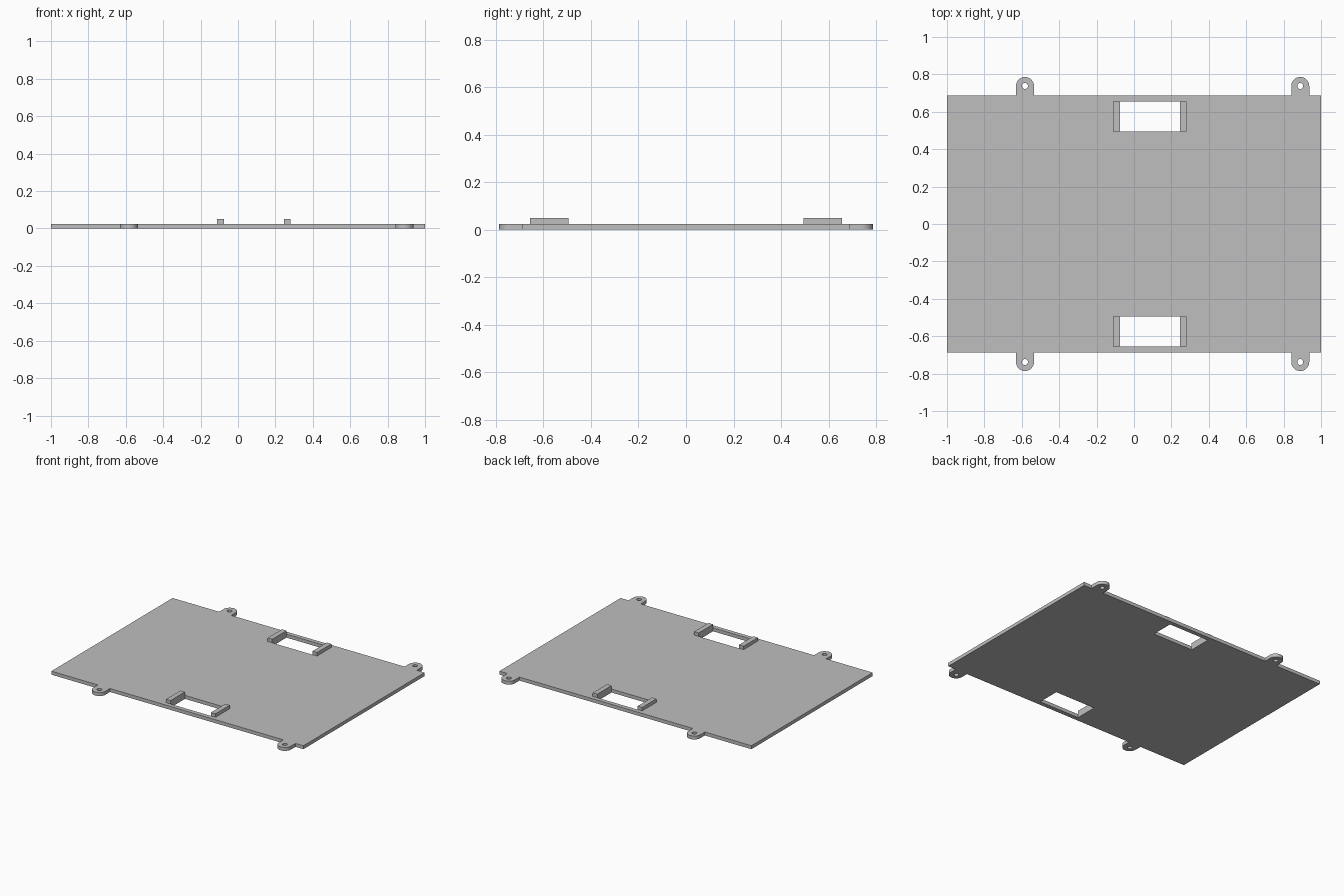
import bpy, bmesh
from math import sin, cos, pi

if "Cube" in bpy.data.objects:
    bpy.data.objects.remove(bpy.data.objects["Cube"], do_unlink=True)

THICK = 0.025
HALF_X, HALF_Y = 1.0, 0.687
EAR_X, EAR_Y, EAR_R, HOLE_R = (-0.583, 0.889), 0.738, 0.048, 0.016
WIN_X, WIN_Y = (-0.075, 0.245), (0.494, 0.656)
RAIL_W = 0.036

grey = bpy.data.materials.new("plain_grey")
grey.use_nodes = True
grey.diffuse_color = (0.52, 0.52, 0.52, 1)
grey.node_tree.nodes["Principled BSDF"].inputs["Base Color"].default_value = (0.52, 0.52, 0.52, 1)


def arc(cx, cy, r, start, end, steps):
    angles = [start + (end - start) * i / steps for i in range(steps + 1)]
    return [(cx + r * cos(a), cy + r * sin(a)) for a in angles]


def add_object(name, bm):
    mesh = bpy.data.meshes.new(name)
    bm.to_mesh(mesh)
    bm.free()
    mesh.materials.append(grey)
    obj = bpy.data.objects.new(name, mesh)
    bpy.context.collection.objects.link(obj)
    return obj


def add_loop(curve, points):
    spline = curve.splines.new("POLY")
    spline.points.add(len(points) - 1)
    for p, (x, y) in zip(spline.points, points):
        p.co = (x, y, 0, 1)
    spline.use_cyclic_u = True


def add_box(name, x0, x1, y0, y1, z0, z1):
    bm = bmesh.new()
    bmesh.ops.create_cube(bm, size=1)
    for v in bm.verts:
        v.co.x = x1 if v.co.x > 0 else x0
        v.co.y = y1 if v.co.y > 0 else y0
        v.co.z = z1 if v.co.z > 0 else z0
    return add_object(name, bm)


# Plate outline with rounded screw ears, front edge then mirrored back edge
front = [(-HALF_X, -HALF_Y)]
for cx in EAR_X:
    front.append((cx - EAR_R, -HALF_Y))
    front += arc(cx, -EAR_Y, EAR_R, pi, 2 * pi, 24)
    front.append((cx + EAR_R, -HALF_Y))
front.append((HALF_X, -HALF_Y))

curve = bpy.data.curves.new("plate_profile", "CURVE")
curve.dimensions = "2D"
curve.fill_mode = "BOTH"
curve.extrude = THICK / 2
add_loop(curve, front + [(x, -y) for x, y in reversed(front)])

# Screw holes and the two rectangular windows
for side in (-1, 1):
    for cx in EAR_X:
        add_loop(curve, arc(cx, side * EAR_Y, HOLE_R, 0, 2 * pi, 32)[:-1])
    a, b = side * WIN_Y[0], side * WIN_Y[1]
    add_loop(curve, [(WIN_X[0], a), (WIN_X[1], a), (WIN_X[1], b), (WIN_X[0], b)])

# Turn the filled profile into a solid mesh resting on the ground
profile = bpy.data.objects.new("plate_profile", curve)
bpy.context.collection.objects.link(profile)
bpy.context.view_layer.update()
solid = bpy.data.meshes.new_from_object(
    profile.evaluated_get(bpy.context.evaluated_depsgraph_get()))
bm = bmesh.new()
bm.from_mesh(solid)
bmesh.ops.remove_doubles(bm, verts=bm.verts, dist=0.0001)
bmesh.ops.recalc_face_normals(bm, faces=bm.faces)
bmesh.ops.translate(bm, verts=bm.verts, vec=(0, 0, THICK / 2))
bpy.data.objects.remove(profile, do_unlink=True)
bpy.data.meshes.remove(solid)
plate = add_object("mounting_plate", bm)

# Raised rails on both short sides of each window
for side, end in ((-1, "front"), (1, "back")):
    y0, y1 = sorted((side * WIN_Y[0], side * WIN_Y[1]))
    add_box(end + "_right_rail", WIN_X[0] - RAIL_W, WIN_X[0], y0, y1, THICK, 2 * THICK)
    add_box(end + "_left_rail", WIN_X[1], WIN_X[1] + RAIL_W, y0, y1, THICK, 2 * THICK)

# Smooth the round ears and holes, keep the edges crisp
bpy.ops.object.select_all(action="DESELECT")
plate.select_set(True)
bpy.context.view_layer.objects.active = plate
bpy.ops.object.shade_smooth_by_angle(angle=pi / 6)
